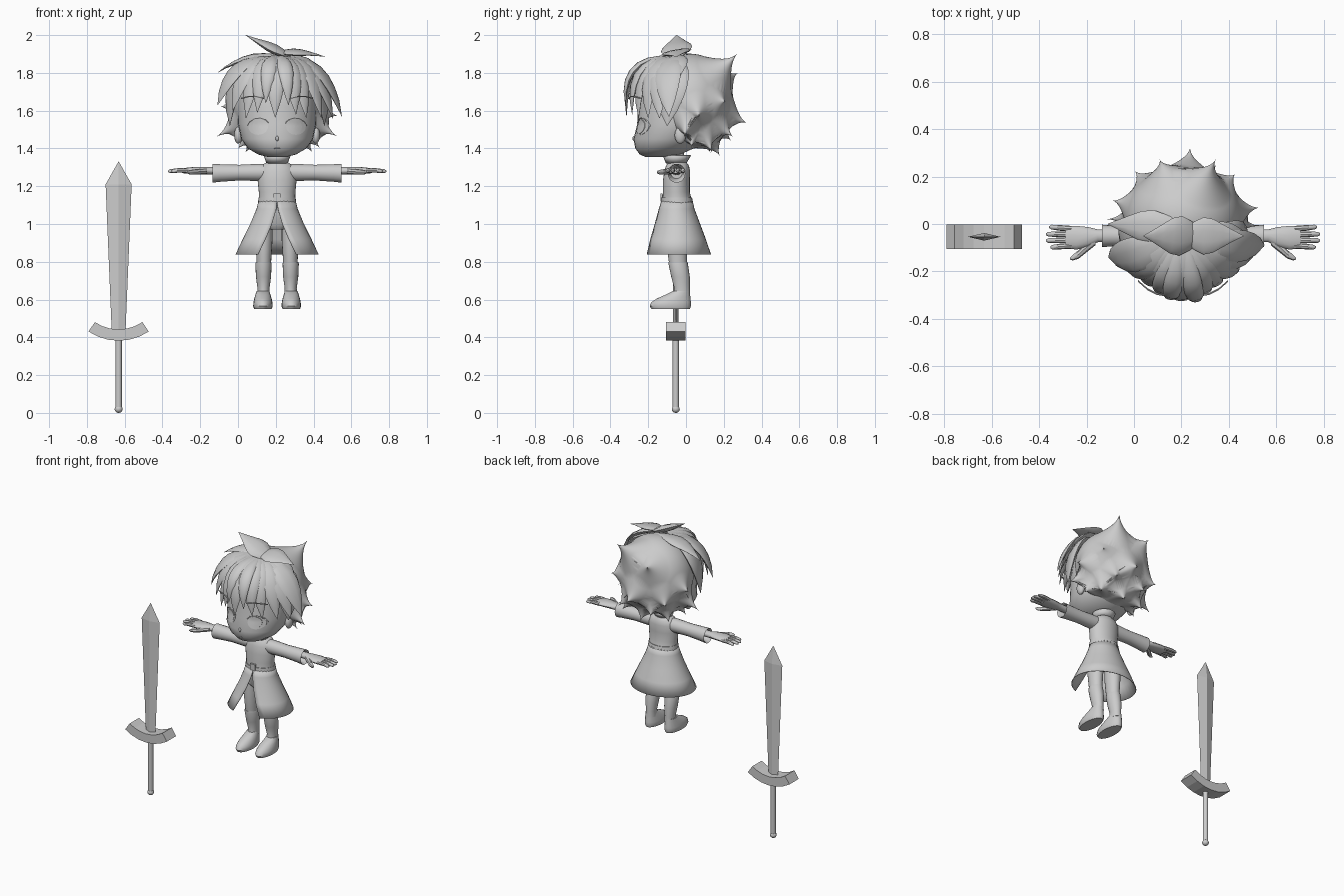
import bpy, bmesh, math
from mathutils import Vector as V

if "Cube" in bpy.data.objects:
    bpy.data.objects.remove(bpy.data.objects["Cube"])

CX = 0.207                      # figure stands right of centre, sword left
SX, SY = -0.632, -0.054         # sword axis
grey = bpy.data.materials.new("plain_grey")
grey.diffuse_color = (0.6, 0.6, 0.6, 1)
grey.use_nodes = True
grey.node_tree.nodes["Principled BSDF"].inputs["Base Color"].default_value = grey.diffuse_color


def finish(name, bm, x=CX, y=0, mirror=False, angle=40, thick=0):
    bmesh.ops.recalc_face_normals(bm, faces=bm.faces)
    me = bpy.data.meshes.new(name)
    bm.to_mesh(me)
    bm.free()
    for p in me.polygons:
        p.use_smooth = angle > 0
    if angle:
        me.set_sharp_from_angle(angle=math.radians(angle))
    me.materials.append(grey)
    ob = bpy.data.objects.new(name, me)
    ob.location = (x, y, 0)
    bpy.context.collection.objects.link(ob)
    if thick:
        ob.modifiers.new("thickness", 'SOLIDIFY').thickness = thick
    if mirror:
        ob.modifiers.new("mirror", 'MIRROR')
    return ob


def loft(bm, rings, n=16, caps=True):
    """Skin ellipses given as (centre, half axis u, half axis v)."""
    rows = [[bm.verts.new(V(c) + V(u) * math.cos(i * math.tau / n) + V(v) * math.sin(i * math.tau / n))
             for i in range(n)] for c, u, v in rings]
    for a, b in zip(rows, rows[1:]):
        for i in range(n):
            bm.faces.new((a[i], a[(i + 1) % n], b[(i + 1) % n], b[i]))
    if caps:
        bm.faces.new(rows[0])
        bm.faces.new(rows[-1])


def upright(name, rings, x=0, n=20, caps=True, **kw):
    """Stack of horizontal ellipses: z, half width, front y, back y."""
    bm = bmesh.new()
    loft(bm, [((x, (f + b) / 2, z), (rx, 0, 0), (0, (b - f) / 2, 0)) for z, rx, f, b in rings], n, caps)
    return finish(name, bm, **kw)


def along_x(bm, rings, n=12):
    loft(bm, [((x, y, z), (0, ry, 0), (0, 0, rz)) for x, y, z, ry, rz in rings], n)


def ball(name, loc, size, **kw):
    bm = bmesh.new()
    bmesh.ops.create_uvsphere(bm, u_segments=24, v_segments=14, radius=1)
    for v in bm.verts:
        v.co = V(loc) + V([a * b for a, b in zip(v.co, size)])
    return finish(name, bm, **kw)


HC = V((0, 0, 1.62))


def lock(bm, p0, p1, p2, w, t, widths, n=10):
    """Flattened hair lock along a curve, flat side facing the skull."""
    p0, p1, p2 = V(p0), V(p1), V(p2)
    rings, m = [], len(widths) - 1
    for i, k in enumerate(widths):
        s = i / m
        p = p0 * (1 - s) ** 2 + p1 * 2 * s * (1 - s) + p2 * s * s
        tan = ((p1 - p0) * (1 - s) + (p2 - p1) * s).normalized()
        side = tan.cross(p - HC).normalized()
        rings.append((p, side * w * k, side.cross(tan) * t * k))
    loft(bm, rings, n)


# ---------------- head ----------------
HEAD = [(1.355, .05, -.215, -.10), (1.368, .10, -.245, -.03), (1.40, .155, -.268, .04),
        (1.45, .19, -.278, .10), (1.53, .207, -.258, .15), (1.62, .21, -.258, .16),
        (1.72, .20, -.24, .16), (1.80, .17, -.20, .13), (1.86, .11, -.14, .08), (1.885, .03, -.06, 0)]
upright("head", HEAD, n=32, angle=60)


def face_y(x, z):
    for a, b in zip(HEAD, HEAD[1:]):
        if a[0] <= z <= b[0]:
            k = (z - a[0]) / (b[0] - a[0])
            rx, f, r = [a[i] + (b[i] - a[i]) * k for i in (1, 2, 3)]
            return (f + r) / 2 - (r - f) / 2 * math.sqrt(max(0, 1 - (x / rx) ** 2))


def face_plate(name, x, z, rx, rz, lift):
    bm = bmesh.new()
    rows = []
    for k in (1, 1, .66, .33, .02):
        d = lift if rows else -.004
        ring = []
        for i in range(24):
            px, pz = x + rx * k * math.cos(i * math.tau / 24), z + rz * k * math.sin(i * math.tau / 24)
            ring.append(bm.verts.new((px, face_y(px, pz) - d, pz)))
        rows.append(ring)
    for a, b in zip(rows, rows[1:]):
        for i in range(24):
            bm.faces.new((a[i], a[(i + 1) % 24], b[(i + 1) % 24], b[i]))
    bm.faces.new(rows[-1])
    finish(name, bm, mirror=True)


face_plate("eye_white", .10, 1.515, .052, .043, .002)
face_plate("iris", .095, 1.515, .036, .038, .005)
ball("nose", (0, -.272, 1.452), (.009, .012, .014))
ball("mouth", (0, -.264, 1.40), (.02, .005, .003))
ball("ear", (.205, -.03, 1.47), (.022, .03, .045), mirror=True)


def strip(name, pts, r):
    bm = bmesh.new()
    loft(bm, [(p, (0, r, 0), (0, 0, r)) for p in pts], 6)
    finish(name, bm, mirror=True)


strip("eyebrow", [(.07, -.302, 1.665), (.11, -.295, 1.675), (.15, -.275, 1.675), (.19, -.24, 1.665)], .004)
strip("eyelash", [(x, face_y(x, z) - .003, z) for x, z in
                  ((.045, 1.535), (.06, 1.552), (.09, 1.561), (.12, 1.557), (.145, 1.542), (.158, 1.52))], .003)

# ---------------- hair ----------------
# back hair: one smooth mass drawn out to spikes (tip, angular width)
MC, MR = V((0, .03, 1.65)), (.245, .215, .25)
SPIKES = [(V(t), w) for t, w in [
    ((.14, .275, 1.905), .62), ((-.10, .275, 1.80), .55), ((.03, .325, 1.535), .55),
    ((-.205, .224, 1.53), .5), ((.325, .07, 1.57), .45), ((.14, .25, 1.46), .45), ((-.10, .24, 1.44), .42),
    ((.02, .18, 1.357), .45), ((.19, .14, 1.375), .42), ((-.17, .13, 1.375), .45), ((-.325, .02, 1.46), .42),
    ((.325, -.01, 1.46), .42), ((-.21, .0, 1.395), .38), ((.23, .03, 1.40), .38), ((-.30, .10, 1.62), .4),
    ((.22, .21, 1.65), .45)]]
bm = bmesh.new()
bmesh.ops.create_icosphere(bm, subdivisions=6, radius=1)
for v in bm.verts:
    d = v.co.normalized()
    p = MC + V([a * b for a, b in zip(d, MR)])
    best, goal = 0, p
    for tip, w in SPIKES:
        e = V([a / b for a, b in zip(tip - MC, MR)]).normalized()
        k = max(0, 1 - d.angle(e, 0) / w) ** 1.5
        if k > best:
            best, goal = k, tip
    v.co = p.lerp(goal, best)
finish("hair_back", bm, angle=60)

# fringe locks fan out from the crown
bm = bmesh.new()
FULL = (.35, .6, .85, 1, 1, .85, .55, .02)
for tip, w in [((-.01, -.315, 1.565), .055), ((-.105, -.285, 1.59), .05), ((-.165, -.245, 1.56), .05),
               ((-.235, -.20, 1.60), .06), ((-.315, -.14, 1.63), .075), ((.10, -.285, 1.58), .05),
               ((.155, -.25, 1.56), .05), ((.235, -.20, 1.56), .055), ((.295, -.14, 1.56), .065),
               ((.343, -.09, 1.57), .07), ((.06, -.32, 1.63), .04), ((-.06, -.31, 1.64), .04)]:
    a = abs(tip[0])
    root = V((tip[0] * .2, -.06, 1.885))
    bend = V((tip[0] * (.85 - .3 * a), tip[1] * 1.02 - .02, 1.90 - .1 * a))
    lock(bm, root, bend, tip, w, .016, FULL)
# broad side locks over the temples
for s in (-1, 1):
    lock(bm, (.08 * s, -.05, 1.86), (.26 * s, -.08, 1.83), (.25 * s, -.10, 1.52), .095, .022, FULL)
finish("hair_fringe", bm, angle=50)

# crown tuft leaves
bm = bmesh.new()
LEAF = (.05, .4, .75, 1, .9, .6, .3, .02)
lock(bm, (.11, -.05, 1.87), (-.03, -.05, 1.93), (-.167, -.05, 2.0), .085, .024, LEAF)
lock(bm, (-.03, -.05, 1.90), (.10, -.05, 1.925), (.255, -.05, 1.885), .08, .015, LEAF)
lock(bm, (.05, -.02, 1.89), (-.17, -.01, 1.91), (-.317, .0, 1.80), .07, .018, LEAF)
lock(bm, (.0, -.06, 1.89), (.20, -.05, 1.90), (.30, -.07, 1.70), .07, .018, LEAF)
finish("hair_tuft", bm, angle=50)

# ---------------- body ----------------
upright("neck", [(1.28, .04, -.09, -.01), (1.42, .04, -.09, -.01)])
upright("collar", [(1.322, .05, -.10, -.005), (1.365, .066, -.118, .022)], caps=False, thick=.006)
upright("coat_top", [(1.10, .10, -.13, .04), (1.13, .096, -.125, .03), (1.17, .097, -.122, .02),
                     (1.23, .103, -.122, .02), (1.28, .10, -.115, .022), (1.31, .085, -.105, .015),
                     (1.33, .05, -.09, .0)], n=28, angle=50)
upright("belt", [(1.112, .101, -.132, .038), (1.14, .098, -.13, .032)], n=28)
bm = bmesh.new()
bmesh.ops.create_cube(bm, size=1)
for v in bm.verts:
    v.co = V((v.co.x * .036, v.co.y * .012 - .130, v.co.z * .042 + 1.14))
finish("buckle", bm, angle=0)

# coat skirt, split at the front with a widening gap
bm = bmesh.new()
rows = []
for z, rx, f, b, gap in [(1.125, .098, -.13, .035, 0.01), (1.08, .109, -.144, .045, .04), (1.0, .143, -.168, .075, .2),
                         (.92, .182, -.198, .105, .35), (.84, .22, -.228, .132, .48)]:
    row = []
    for i in range(33):
        a = -math.pi / 2 + gap + (math.tau - 2 * gap) * i / 32
        row.append(bm.verts.new((rx * math.cos(a), (f + b) / 2 + (b - f) / 2 * math.sin(a), z)))
    rows.append(row)
for a, b in zip(rows, rows[1:]):
    for i in range(32):
        bm.faces.new((a[i], a[i + 1], b[i + 1], b[i]))
finish("coat_skirt", bm, angle=50, thick=.004)

# arms and hands
bm = bmesh.new()
along_x(bm, [(.05, -.05, 1.275, .045, .042), (.10, -.05, 1.273, .045, .046), (.20, -.05, 1.272, .042, .042),
             (.30, -.05, 1.27, .045, .047), (.342, -.05, 1.268, .047, .05), (.33, -.05, 1.268, .038, .04),
             (.28, -.05, 1.27, .03, .03)], 18)
finish("sleeve", bm, mirror=True)
bm = bmesh.new()
along_x(bm, [(.27, -.05, 1.28, .024, .022), (.36, -.05, 1.282, .027, .02), (.40, -.055, 1.283, .042, .02),
             (.45, -.058, 1.283, .05, .019), (.495, -.056, 1.282, .046, .014)], 14)
for y0, y1, end in [(-.02, -.013, .565), (-.044, -.043, .578), (-.068, -.070, .578), (-.092, -.098, .56)]:
    along_x(bm, [(.47, y0, 1.282, .012, .012), (.52, (y0 + y1) / 2, 1.284, .012, .012),
                 (end - .01, y1, 1.28, .01, .01), (end, y1, 1.279, .004, .004)], 8)
along_x(bm, [(.37, -.07, 1.28, .02, .016), (.41, -.10, 1.277, .022, .016), (.44, -.128, 1.275, .018, .014),
             (.465, -.142, 1.274, .012, .011), (.477, -.146, 1.273, .004, .004)], 8)
finish("hand", bm, mirror=True)

# legs, boots and shoes
upright("hips", [(.97, .05, -.09, -.01), (1.0, .095, -.115, .015), (1.12, .09, -.115, .02)])
upright("leg", [(1.05, .045, -.10, .005), (.92, .046, -.105, .01), (.83, .04, -.095, .005),
                (.76, .037, -.085, .005)], x=.07, mirror=True)
upright("boot", [(.80, .040, -.093, .008), (.79, .043, -.093, .01), (.72, .04, -.078, .02),
                 (.66, .032, -.062, .02), (.62, .034, -.07, .022)], x=.072, mirror=True)
upright("shoe", [(.55, .046, -.183, .02), (.565, .052, -.192, .026), (.585, .05, -.185, .026),
                 (.605, .046, -.155, .024), (.625, .04, -.11, .022), (.645, .034, -.07, .02)],
        x=.075, mirror=True)

# ---------------- sword ----------------
bm = bmesh.new()
loft(bm, [((0, 0, z), (w, 0, 0), (0, t, 0)) for z, w, t in
          [(.42, .036, .014), (1.21, .069, .016), (1.33, .001, .001)]], 4)
finish("sword_blade", bm, x=SX, y=SY, angle=0)

# curved guard, swept as a bent bar
bm = bmesh.new()
rows = []
for i in range(7):
    a = math.radians(-34 + 68 * i / 6)
    rows.append([bm.verts.new((r * math.sin(a), y, .667 - r * math.cos(a)))
                 for r, y in ((.285, -.051), (.285, .051), (.225, .051), (.225, -.051))])
for a, b in zip(rows, rows[1:]):
    for i in range(4):
        bm.faces.new((a[i], a[(i + 1) % 4], b[(i + 1) % 4], b[i]))
bm.faces.new(rows[0])
bm.faces.new(rows[-1])
finish("sword_guard", bm, x=SX, y=SY, angle=0)

upright("sword_handle", [(.01, .017, -.017, .017), (.40, .017, -.017, .017)], n=16, x=0).location = (SX, SY, 0)
ball("sword_pommel", (0, 0, .02), (.021, .021, .02), x=SX, y=SY)
